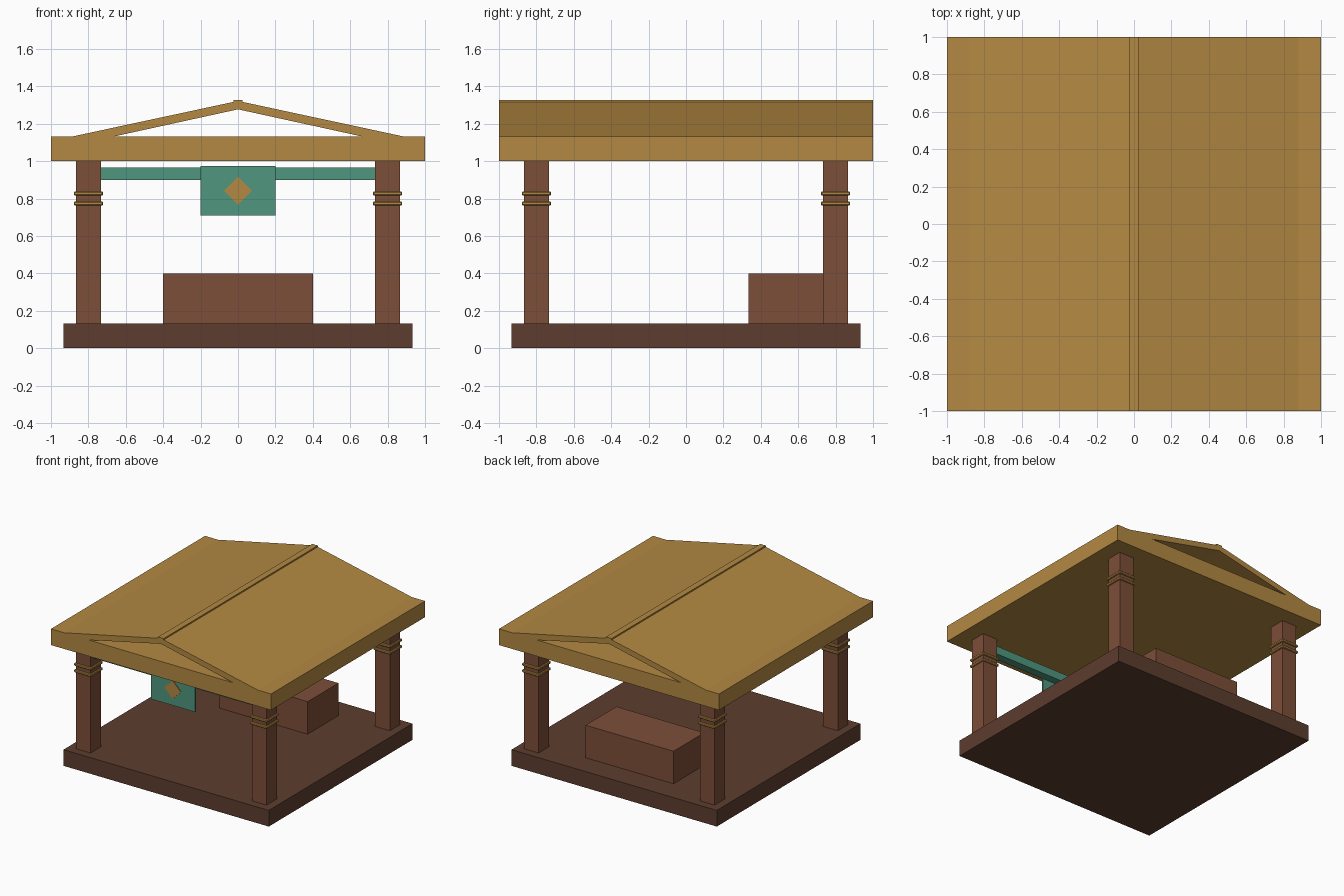
import bpy, bmesh, math
from mathutils import Matrix

if "Cube" in bpy.data.objects:
    bpy.data.objects.remove(bpy.data.objects["Cube"])


def material(name, rgb):
    m = bpy.data.materials.new(name)
    lin = [((c / 255 + 0.055) / 1.055) ** 2.4 for c in rgb]
    m.diffuse_color = (*lin, 1)
    m.use_nodes = True
    m.node_tree.nodes["Principled BSDF"].inputs["Base Color"].default_value = m.diffuse_color
    return m


GOLD = material("gold", (180, 137, 66))
WOOD = material("wood", (124, 78, 56))
DARK = material("dark_wood", (93, 61, 46))
TEAL = material("teal", (80, 150, 127))


def finish(name, bm, mat):
    bmesh.ops.recalc_face_normals(bm, faces=bm.faces)
    me = bpy.data.meshes.new(name)
    bm.to_mesh(me)
    bm.free()
    ob = bpy.data.objects.new(name, me)
    bpy.context.collection.objects.link(ob)
    me.materials.append(mat)
    return ob


def box(name, x, y, z, mat, bevel=0.0):
    """Box from (min, max) ranges on each axis."""
    bm = bmesh.new()
    centre = [(r[0] + r[1]) / 2 for r in (x, y, z)]
    size = [r[1] - r[0] for r in (x, y, z)]
    bmesh.ops.create_cube(bm, size=1, matrix=Matrix.Translation(centre) @ Matrix.Diagonal((*size, 1)))
    if bevel:
        bmesh.ops.bevel(bm, geom=bm.edges[:], offset=bevel, segments=1, affect='EDGES')
    return finish(name, bm, mat)


def extrude_profile(name, pts, y0, y1, mat):
    """Extrude an x-z outline along y."""
    bm = bmesh.new()
    face = bm.faces.new([bm.verts.new((px, y0, pz)) for px, pz in pts])
    out = bmesh.ops.extrude_face_region(bm, geom=[face], use_keep_orig=True)
    verts = [g for g in out["geom"] if isinstance(g, bmesh.types.BMVert)]
    bmesh.ops.translate(bm, verts=verts, vec=(0, y1 - y0, 0))
    return finish(name, bm, mat)


# Floor slab and rear counter
box("base", (-0.933, 0.933), (-0.933, 0.933), (0, 0.133), DARK)
box("counter", (-0.4, 0.4), (0.333, 0.733), (0.133, 0.4), WOOD)

# Corner posts with two trim bands each
for sx, xn in ((-1, "left"), (1, "right")):
    for sy, yn in ((-1, "front"), (1, "back")):
        cx, cy = 0.8 * sx, 0.8 * sy

        def around(c, h):
            return (c - h, c + h)

        box(f"{yn}_{xn}_post", around(cx, 0.0667), around(cy, 0.0667), (0.133, 1.0), WOOD)
        for i, z in enumerate((0.774, 0.827)):
            box(f"{yn}_{xn}_band_{i + 1}", around(cx, 0.078), around(cy, 0.078),
                around(z, 0.011), GOLD, bevel=0.005)

# Roof slab, open gable shell and ridge cap
box("roof_slab", (-1, 1), (-1, 1), (1.0, 1.133), GOLD)
extrude_profile("gable_roof", [(-0.885, 1.132), (0, 1.322), (0.885, 1.132),
                               (0.663, 1.132), (0, 1.277), (-0.663, 1.132)], -1, 1, GOLD)
box("ridge_cap", (-0.025, 0.025), (-1, 1), (1.29, 1.328), GOLD)

# Front beam with hanging sign and diamond
box("front_beam", (-0.733, 0.733), (-0.833, -0.767), (0.9, 0.967), TEAL)
box("hanging_sign", (-0.2, 0.2), (-0.842, -0.83), (0.71, 0.973), TEAL)
extrude_profile("sign_diamond", [(0.075 * math.cos(a * math.pi / 2), 0.841 + 0.075 * math.sin(a * math.pi / 2))
                                 for a in range(4)], -0.848, -0.84, GOLD)
